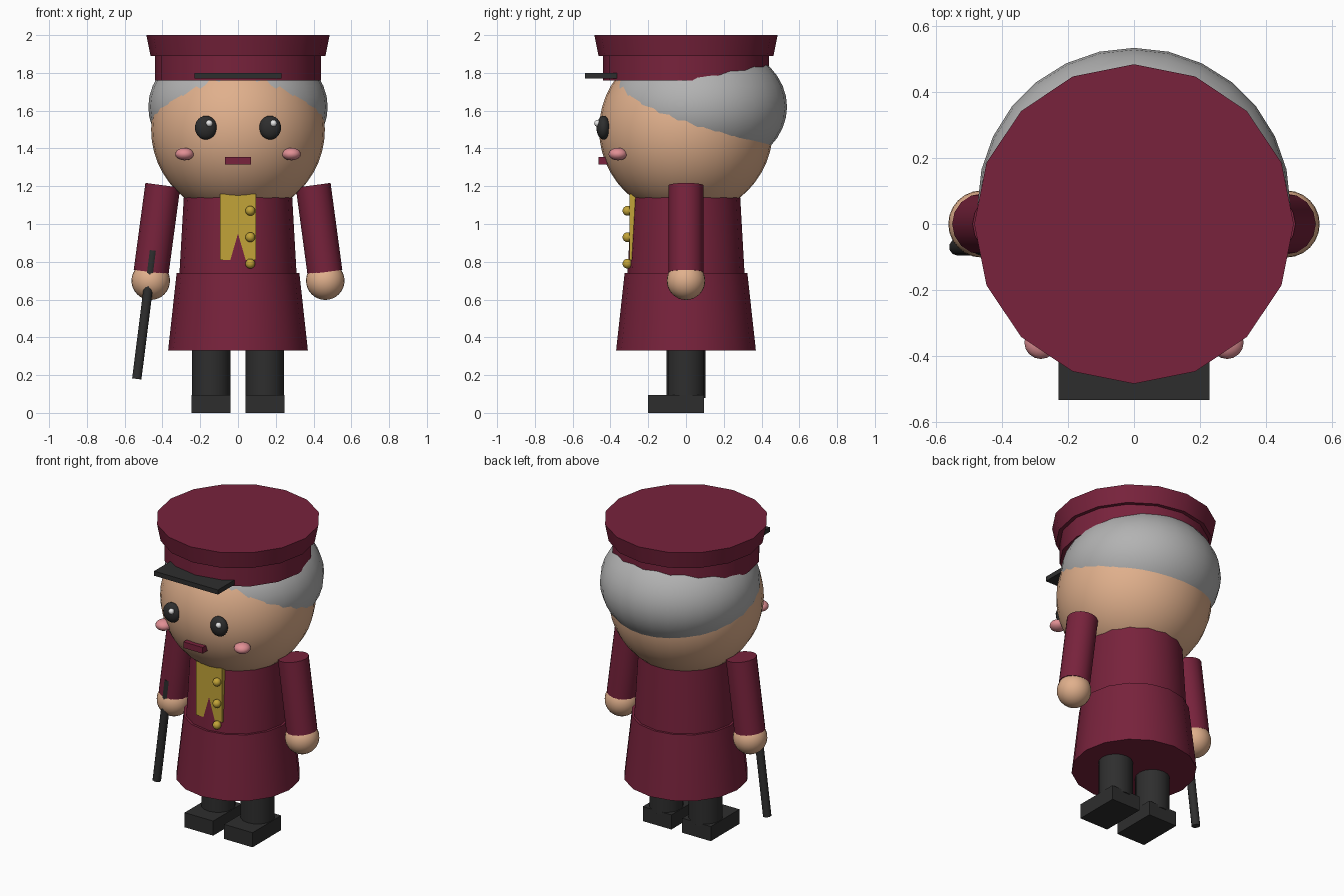
import bpy
import math
from mathutils import Vector

cube = bpy.data.objects.get("Cube")
if cube:
    bpy.data.objects.remove(cube, do_unlink=True)


def material(name, *srgb):
    linear = [((c + 0.055) / 1.055) ** 2.4 for c in srgb] + [1.0]
    mat = bpy.data.materials.new(name)
    mat.use_nodes = True
    mat.diffuse_color = linear
    mat.node_tree.nodes["Principled BSDF"].inputs["Base Color"].default_value = linear
    return mat


MAROON = material("maroon cloth", 0.47, 0.135, 0.235)
BLACK = material("soft black", 0.18, 0.18, 0.18)
SKIN = material("skin", 0.88, 0.69, 0.55)
HAIR = material("grey hair", 0.70, 0.70, 0.70)
GOLD = material("gold", 0.76, 0.64, 0.22)
PINK = material("cheek pink", 0.88, 0.56, 0.58)
WHITE = material("eye shine", 0.95, 0.95, 0.95)


def finish(name, mat, smooth=True):
    obj = bpy.context.object
    obj.name = name
    obj.data.materials.append(mat)
    if smooth:
        bpy.ops.object.shade_smooth_by_angle(angle=math.radians(40))
    return obj


def ball(name, mat, loc, radii, segments=24, rings=16):
    bpy.ops.mesh.primitive_uv_sphere_add(segments=segments, ring_count=rings, location=loc)
    bpy.context.object.scale = radii
    bpy.ops.object.transform_apply(location=False, rotation=False)
    return finish(name, mat)


def box(name, mat, low, high):
    low, high = Vector(low), Vector(high)
    bpy.ops.mesh.primitive_cube_add(size=1, location=(low + high) / 2)
    bpy.context.object.scale = high - low
    bpy.ops.object.transform_apply(location=False, rotation=False)
    return finish(name, mat, smooth=False)


def tube(name, mat, start, end, r_start, r_end, sides=16):
    start, end = Vector(start), Vector(end)
    axis = end - start
    bpy.ops.mesh.primitive_cone_add(vertices=sides, radius1=r_start, radius2=r_end,
                                    depth=axis.length, location=(start + end) / 2)
    obj = bpy.context.object
    obj.rotation_euler = (0, math.atan2(axis.x, axis.z), 0)
    return finish(name, mat)


# Coat
tube("coat_skirt", MAROON, (0, 0, 0.33), (0, 0, 0.74), 0.37, 0.325)
tube("coat_torso", MAROON, (0, 0, 0.74), (0, 0, 1.16), 0.31, 0.286)

# Waistcoat panel, its lower middle swallowed by the flaring coat
box("waistcoat_panel", GOLD, (-0.095, -0.298, 0.81), (0.095, -0.24, 1.16))
for i, z in enumerate((1.07, 0.93, 0.79)):
    ball(f"button_{i + 1}", GOLD, (0.065, -0.31, z), (0.026,) * 3, 12, 8)

# Head and hair
ball("head", SKIN, (0, 0, 1.5), (0.46,) * 3, 32, 24)
ball("hair", HAIR, (0, 0.06, 1.62), (0.475, 0.475, 0.36), 28, 20)

# Cap
tube("cap_band", MAROON, (0, 0, 1.76), (0, 0, 1.89), 0.44, 0.44)
tube("cap_crown", MAROON, (0, 0, 1.89), (0, 0, 2.0), 0.463, 0.485)
box("cap_visor", BLACK, (-0.23, -0.535, 1.77), (0.23, -0.32, 1.80))

# Face, limbs and shoes on both sides
box("mouth", MAROON, (-0.07, -0.463, 1.315), (0.07, -0.40, 1.355))
for side, s in (("left", 1), ("right", -1)):
    ball(side + "_eye", BLACK, (s * 0.17, -0.437, 1.51), (0.058, 0.037, 0.063), 20, 12)
    ball(side + "_eye_shine", WHITE, (s * 0.17 + 0.018, -0.468, 1.533), (0.018,) * 3, 12, 8)
    ball(side + "_cheek", PINK, (s * 0.283, -0.36, 1.37), (0.05, 0.05, 0.033), 16, 10)
    tube(side + "_sleeve", MAROON, (s * 0.46, 0, 0.745), (s * 0.398, 0, 1.205), 0.093, 0.093)
    ball(side + "_hand", SKIN, (s * 0.462, 0, 0.70), (0.102,) * 3)
    tube(side + "_leg", BLACK, (s * 0.142, 0, 0.08), (s * 0.142, 0, 0.36), 0.102, 0.102)
    box(side + "_shoe", BLACK, (s * 0.142 - 0.103, -0.20, 0), (s * 0.142 + 0.103, 0.095, 0.095))

# Walking cane held in the right hand
tube("cane", BLACK, (-0.536, -0.07, 0.18), (-0.45, -0.07, 0.86), 0.026, 0.026, 10)
